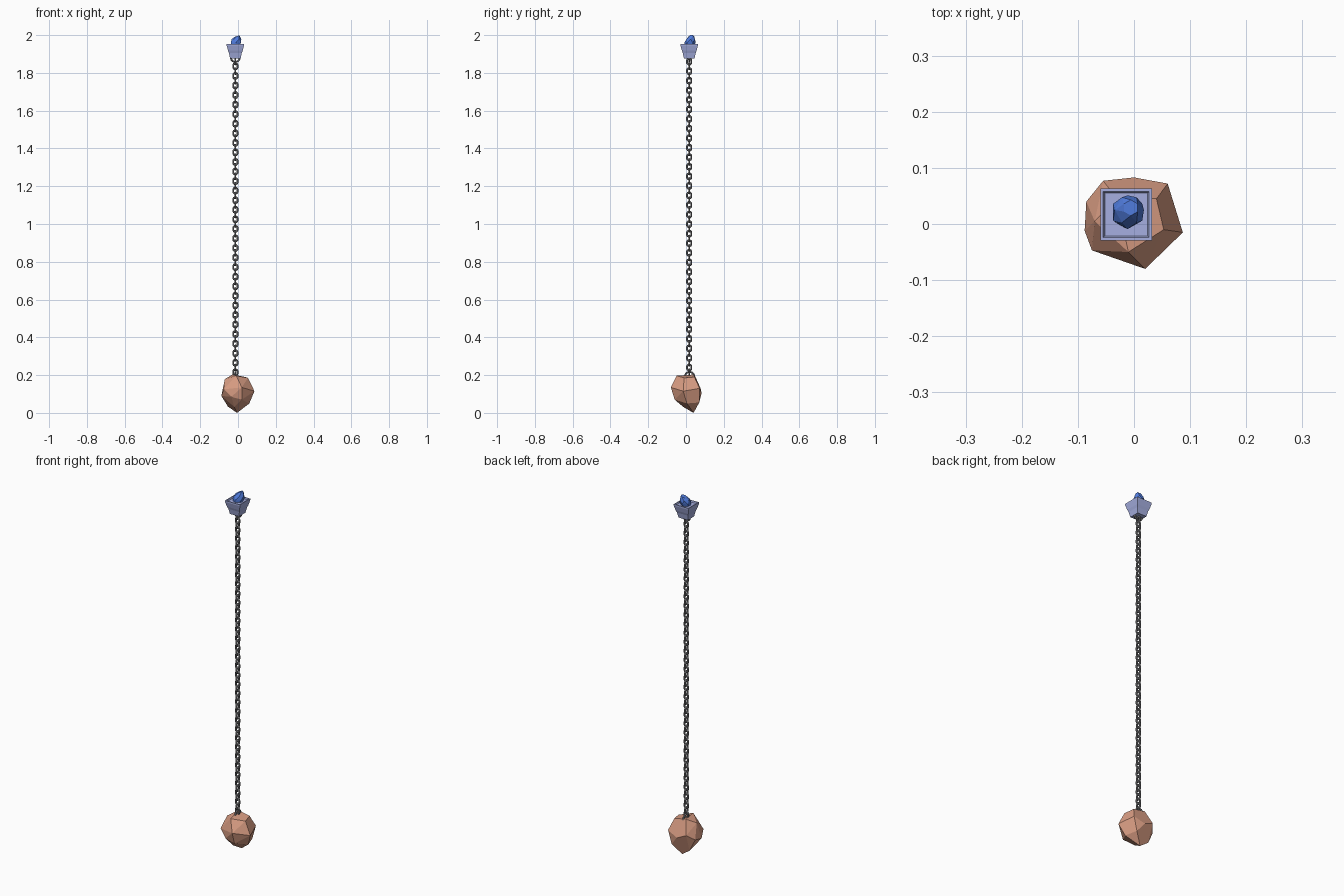
import bpy, bmesh, math
from mathutils import Vector, Matrix

if "Cube" in bpy.data.objects:
    bpy.data.objects.remove(bpy.data.objects["Cube"])

CX, CY = -0.014, 0.017  # chain axis


def material(name, rgb):
    m = bpy.data.materials.new(name)
    m.diffuse_color = (*rgb, 1)
    m.use_nodes = True
    m.node_tree.nodes["Principled BSDF"].inputs["Base Color"].default_value = m.diffuse_color
    return m


CLAY = material("clay", (0.70, 0.34, 0.23))
LILAC = material("lilac", (0.38, 0.43, 0.75))
BLUE = material("blue", (0.08, 0.20, 0.72))
IRON = material("iron", (0.22, 0.22, 0.23))


def finish(bm, name, mat):
    bmesh.ops.recalc_face_normals(bm, faces=bm.faces)
    me = bpy.data.meshes.new(name)
    bm.to_mesh(me)
    bm.free()
    me.materials.append(mat)
    ob = bpy.data.objects.new(name, me)
    bpy.context.collection.objects.link(ob)
    return ob


def hull(name, points, mat):
    bm = bmesh.new()
    for p in points:
        bm.verts.new(p)
    bmesh.ops.convex_hull(bm, input=bm.verts[:])
    loose = [v for v in bm.verts if not v.link_faces]
    bmesh.ops.delete(bm, geom=loose, context='VERTS')
    bmesh.ops.dissolve_limit(bm, angle_limit=math.radians(6), verts=bm.verts, edges=bm.edges)
    return finish(bm, name, mat)


def add_link(bm, centre, half_w, half_l, wire, turn, n=12, sides=6):
    """Stadium-shaped ring in the xz plane, turned about z."""
    r, s = half_w - wire, half_l - half_w
    rot = Matrix.Rotation(turn, 3, 'Z')
    rings = []
    for i in range(n):
        a = 2 * math.pi * (i + 0.5) / n
        out = Vector((math.cos(a), 0, math.sin(a)))
        mid = out * r + Vector((0, 0, math.copysign(s, math.sin(a))))
        ring = []
        for j in range(sides):
            b = 2 * math.pi * j / sides
            p = mid + out * wire * math.cos(b) + Vector((0, wire * math.sin(b), 0))
            ring.append(bm.verts.new(rot @ p + Vector(centre)))
        rings.append(ring)
    for i in range(n):
        A, B = rings[i], rings[(i + 1) % n]
        for j in range(sides):
            k = (j + 1) % sides
            bm.faces.new((A[j], A[k], B[k], B[j]))


# Rock weight
hull("rock_weight", [
    (-0.005, 0.04, 0.0), (-0.053, 0.045, 0.033), (-0.02, -0.015, 0.032),
    (0.06, 0.005, 0.05), (0.04, 0.07, 0.055), (0.02, -0.06, 0.07),
    (0.087, -0.015, 0.115), (0.02, -0.08, 0.135), (-0.035, -0.06, 0.085),
    (-0.075, -0.047, 0.125), (-0.088, -0.012, 0.09), (-0.085, 0.04, 0.10),
    (-0.055, 0.077, 0.13), (0.0, 0.083, 0.105), (0.06, 0.072, 0.13),
    (0.053, -0.01, 0.185), (-0.01, -0.05, 0.197), (-0.07, 0.005, 0.178),
    (-0.03, 0.045, 0.203), (0.04, 0.045, 0.19)], CLAY)

# Chain of alternating links
bm = bmesh.new()
z0, z1, count = 0.215, 1.86, 66
for i in range(count):
    z = z0 + (z1 - z0) * i / (count - 1)
    add_link(bm, (CX, CY, z), 0.0165, 0.021, 0.0052, (i % 2) * math.pi / 2)
finish(bm, "chain", IRON)

# End rings
bm = bmesh.new()
add_link(bm, (CX, CY, 1.882), 0.029, 0.029, 0.005, 0, 16)
finish(bm, "top_ring", IRON)
bm = bmesh.new()
add_link(bm, (CX, CY + 0.002, 0.192), 0.03, 0.03, 0.005, math.pi / 2, 16)
finish(bm, "bottom_ring", IRON)

# Flared square cup
bm = bmesh.new()
rings = []
for h, z in [(0.028, 1.876), (0.034, 1.905), (0.039, 1.918), (0.046, 1.945),
             (0.046, 1.953), (0.041, 1.953), (0.038, 1.946)]:
    rings.append([bm.verts.new((CX + sx * h, CY + sy * h, z))
                  for sx, sy in ((-1, -1), (1, -1), (1, 1), (-1, 1))])
for A, B in zip(rings, rings[1:]):
    for j in range(4):
        k = (j + 1) % 4
        bm.faces.new((A[j], A[k], B[k], B[j]))
bm.faces.new(rings[0])
bm.faces.new(rings[-1])
finish(bm, "square_cup", LILAC)

# Faceted gem
pts = []
for k, (r, z) in enumerate([(0.022, 1.935), (0.030, 1.96), (0.026, 1.978), (0.014, 1.995)]):
    for i in range(6):
        a = math.pi * (i + 0.5 * (k % 2)) / 3
        lean = 0.012 * k / 3
        pts.append((CX + r * math.cos(a) + lean * 0.7, CY + r * math.sin(a) + lean,
                    z + 0.005 * math.cos(a) * (k == 3)))
hull("gem", pts, BLUE)
